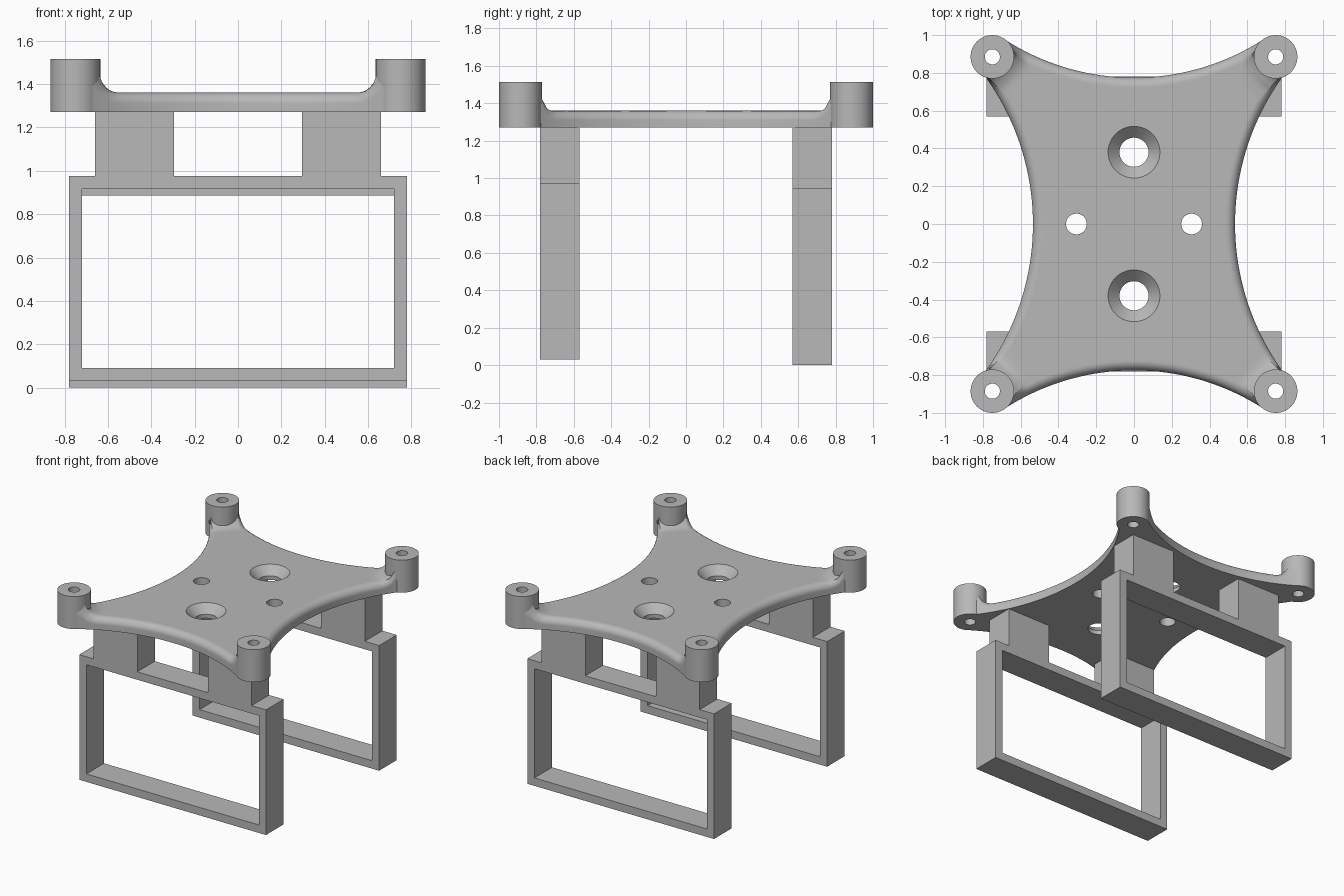
import bpy, bmesh, math
from mathutils import Vector

cube = bpy.data.objects.get("Cube")
if cube:
    bpy.data.objects.remove(cube, do_unlink=True)

grey = bpy.data.materials.new("plain grey")
grey.use_nodes = True
colour = (0.48, 0.48, 0.48, 1)
grey.diffuse_color = colour
grey.node_tree.nodes["Principled BSDF"].inputs["Base Color"].default_value = colour


def add(name, bm):
    bmesh.ops.recalc_face_normals(bm, faces=bm.faces[:])
    mesh = bpy.data.meshes.new(name)
    bm.to_mesh(mesh)
    bm.free()
    obj = bpy.data.objects.new(name, mesh)
    bpy.context.scene.collection.objects.link(obj)
    obj.data.materials.append(grey)
    return obj


def box(name, x0, x1, y0, y1, z0, z1):
    bm = bmesh.new()
    bmesh.ops.create_cube(bm, size=1)
    for v in bm.verts:
        v.co = Vector(((x0 + x1) / 2 + v.co.x * (x1 - x0),
                       (y0 + y1) / 2 + v.co.y * (y1 - y0),
                       (z0 + z1) / 2 + v.co.z * (z1 - z0)))
    return add(name, bm)


def cone(name, x, y, z0, z1, r0, r1, along_y=False):
    """Upright cone or cylinder; along_y lays it down, with z0..z1 as y0..y1 and y as height."""
    bm = bmesh.new()
    bmesh.ops.create_cone(bm, cap_ends=True, segments=64, radius1=r0, radius2=r1, depth=z1 - z0)
    mid = (z0 + z1) / 2
    for v in bm.verts:
        c = v.co.copy()
        v.co = (x + c.x, mid + c.z, y + c.y) if along_y else (x + c.x, y + c.y, mid + c.z)
    return add(name, bm)


def cut(obj, cutters):
    """Subtract the cutters, bake the result and remove them."""
    for c in cutters:
        m = obj.modifiers.new("cut", 'BOOLEAN')
        m.operation, m.solver, m.object = 'DIFFERENCE', 'EXACT', c
        c.hide_render = True
    bpy.context.view_layer.update()
    graph = bpy.context.evaluated_depsgraph_get()
    mesh = bpy.data.meshes.new_from_object(obj.evaluated_get(graph))
    obj.modifiers.clear()
    obj.data = mesh
    for c in cutters:
        bpy.data.objects.remove(c, do_unlink=True)


def smooth(obj):
    obj.data.polygons.foreach_set("use_smooth", [True] * len(obj.data.polygons))
    obj.data.set_sharp_from_angle(angle=math.radians(32))


# Shared dimensions
BASE, TOP, POST_TOP = 1.27, 1.36, 1.515
POST = Vector((0.75, 0.885))
POST_R, HOLE_R = 0.115, 0.04
FILLET, ROUND = 0.085, 0.05
SIDE_R, END_R = 1.33, 1.26
SIDE_C = Vector((0.535 + SIDE_R, 0))
END_C = Vector((0, 0.775 + END_R))
CORNERS = [(sx, sy) for sx in (-1, 1) for sy in (-1, 1)]


def quarter(r, d):
    """Height left on a quarter-round of radius r at distance d from its wall."""
    d = min(max(d, 0), r)
    return r - math.sqrt(r * r - (r - d) ** 2)


def top_height(x, y):
    p = Vector((abs(x), abs(y)))
    edge = min((p - SIDE_C).length - SIDE_R, (p - END_C).length - END_R)
    return TOP + quarter(FILLET, (p - POST).length - POST_R) - quarter(ROUND, edge)


# Plate outline: four inward arcs, joined inside the corner posts
N = 56
outline = []
for k in range(4):
    side = k % 2 == 0
    r = SIDE_R if side else END_R
    half = math.asin((0.83 if side else 0.68) / r)
    centre = (SIDE_C.x if side else END_C.y)
    turn = k * math.pi / 2
    for i in range(N + 1):
        a = half * (2 * i / N - 1)
        px, py = centre - r * math.cos(a), r * math.sin(a)
        outline.append((px * math.cos(turn) - py * math.sin(turn),
                        px * math.sin(turn) + py * math.cos(turn)))

# Plate: rings shrink inwards, finest along the rounded rim
bm = bmesh.new()
STEPS = 26
scales = [1 - 0.28 * (i / STEPS) ** 2 for i in range(STEPS + 1)]
rings = [[bm.verts.new((x, y, BASE)) for x, y in outline]]
for s in scales:
    rings.append([bm.verts.new((x * s, y * s, top_height(x * s, y * s))) for x, y in outline])
count = len(outline)
for a, b in zip(rings, rings[1:]):
    for i in range(count):
        j = (i + 1) % count
        bm.faces.new((a[i], a[j], b[j], b[i]))
bm.faces.new(rings[0])
bm.faces.new(rings[-1])
plate = add("mounting_plate", bm)

# Screw holes, countersunk holes and post bores through the plate
cutters = [cone("cutter", sx * 0.305, 0, 1.2, 1.5, 0.055, 0.055) for sx in (-1, 1)]
for sy in (-1, 1):
    cutters.append(cone("cutter", 0, sy * 0.38, 1.2, 1.5, 0.077, 0.077))
    cutters.append(cone("cutter", 0, sy * 0.38, 1.3, 1.42, 0.077, 0.197))
for sx, sy in CORNERS:
    cutters.append(cone("cutter", sx * POST.x, sy * POST.y, 1.2, 1.6, HOLE_R, HOLE_R))
cut(plate, cutters)
smooth(plate)

# Corner posts
for sx, sy in CORNERS:
    x, y = sx * POST.x, sy * POST.y
    name = ("front" if sy < 0 else "back") + ("_left" if sx > 0 else "_right")
    post = cone(name + "_post", x, y, BASE, POST_TOP, POST_R, POST_R)
    cut(post, [cone("cutter", x, y, 1.2, 1.6, HOLE_R, HOLE_R)])
    smooth(post)

# Hanging frames, each joined to the plate by two bored blocks
for end, y0, y1, z0 in (("front", -0.78, -0.57, 0.03), ("back", 0.57, 0.78, 0.0)):
    z1 = z0 + 0.945
    frame = box(end + "_frame", -0.78, 0.78, y0, y1, z0, z1)
    cut(frame, [box("cutter", -0.72, 0.72, y0 - 0.1, y1 + 0.1, z0 + 0.06, z1 - 0.06)])
    for sx, side in ((-1, "right"), (1, "left")):
        xa, xb = sorted((sx * 0.295, sx * 0.66))
        block = box(f"{end}_{side}_block", xa, xb, y0, y1, z1, BASE)
        cut(block, [cone("cutter", sx * 0.475, z1 + 0.127, y0 - 0.1, y1 + 0.1,
                         0.125, 0.125, along_y=True)])
        smooth(block)
